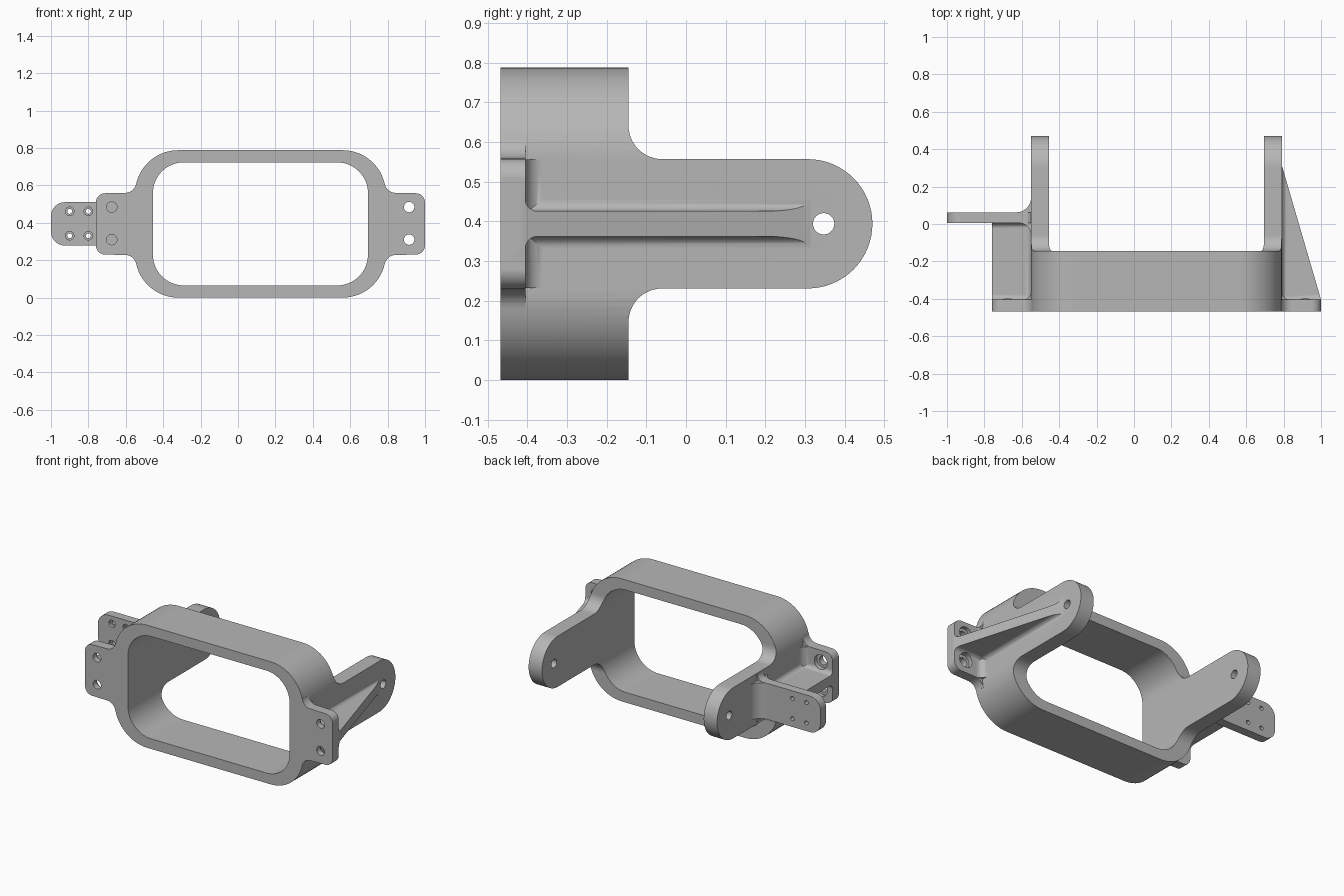
import bpy, bmesh, math

if "Cube" in bpy.data.objects:
    bpy.data.objects.remove(bpy.data.objects["Cube"])

grey = bpy.data.materials.new("light grey")
grey.diffuse_color = (0.47, 0.47, 0.47, 1)
grey.use_nodes = True
grey.node_tree.nodes["Principled BSDF"].inputs["Base Color"].default_value = grey.diffuse_color
CX, CZ = 0.12, 0.394          # centre of the ring


def arc(cx, cy, r, a0, a1, n=12):
    return [(cx + r * math.cos(math.radians(a0 + (a1 - a0) * i / n)),
             cy + r * math.sin(math.radians(a0 + (a1 - a0) * i / n))) for i in range(n + 1)]


def rounded(x0, x1, y0, y1, r, n=16):
    return (arc(x1 - r, y1 - r, r, 0, 90, n) + arc(x0 + r, y1 - r, r, 90, 180, n)
            + arc(x0 + r, y0 + r, r, 180, 270, n) + arc(x1 - r, y0 + r, r, 270, 360, n))


def prism(name, pts, plane, a, b):
    """Extrude a closed profile drawn in plane xz, yz or xy from a to b."""
    place = {"xz": lambda p, t: (p[0], t, p[1]), "yz": lambda p, t: (t, p[0], p[1]),
             "xy": lambda p, t: (p[0], p[1], t)}[plane]
    bm = bmesh.new()
    lo = [bm.verts.new(place(p, a)) for p in pts]
    hi = [bm.verts.new(place(p, b)) for p in pts]
    bm.faces.new(lo)
    bm.faces.new(hi)
    for i in range(len(pts)):
        j = (i + 1) % len(pts)
        bm.faces.new((lo[i], lo[j], hi[j], hi[i]))
    bmesh.ops.recalc_face_normals(bm, faces=bm.faces)
    me = bpy.data.meshes.new(name)
    bm.to_mesh(me)
    bm.free()
    me.materials.append(grey)
    ob = bpy.data.objects.new(name, me)
    bpy.context.collection.objects.link(ob)
    return ob


def combine(ob, other, op):
    m = ob.modifiers.new("bool", "BOOLEAN")
    m.operation, m.object, m.solver = op, other, "EXACT"
    bpy.context.view_layer.objects.active = ob
    bpy.ops.object.modifier_apply(modifier=m.name)
    bpy.data.objects.remove(other)


def fillet(x, y, sx, sy, r, plane, a, b, e=0.02):
    """Concave fillet strip in the corner (x, y), opening towards (sx, sy)."""
    pts = [(x - e * sx, y - e * sy), (x + r * sx, y - e * sy)]
    pts += [(x + sx * (r - r * math.sin(t * math.pi / 16)), y + sy * (r - r * math.cos(t * math.pi / 16)))
            for t in range(9)]
    pts += [(x - e * sx, y + r * sy)]
    return prism("fillet", pts, plane, a, b)


def hole(ob, x, y, r, plane, a, b):
    combine(ob, prism("hole", arc(x, y, r, 0, 345, 23), plane, a, b), "DIFFERENCE")


# ring and both arms: a long rounded tube cut to the side outline
body = prism("bracket", rounded(-0.55, 0.79, 0, 0.788, 0.23), "xz", -0.468, 0.6)
combine(body, prism("opening", rounded(-0.455, 0.695, 0.065, 0.723, 0.165), "xz", -0.6, 0.7), "DIFFERENCE")
side = [(-0.468, -0.1), (-0.145, -0.1)] + arc(-0.06, 0.146, 0.085, 180, 90)
side += arc(0.307, CZ, 0.163, -90, 90, 32)
side += arc(-0.06, 0.642, 0.085, 270, 180) + [(-0.145, 0.9), (-0.468, 0.9)]
combine(body, prism("side_outline", side, "yz", -1.2, 1.2), "INTERSECT")

for s in (1, -1):
    X = lambda x: CX + s * (x - CX)
    wall, tip = X(0.79), X(1.0)
    # bolt flange with fillets running into the ring corners
    half = [(0.74, 0.6076)] + arc(0.8437, 0.62, 0.06, 192, 270) + arc(0.95, 0.508, 0.05, 90, 0)
    half = [(X(x), z) for x, z in half]
    flange = half + [(x, 2 * CZ - z) for x, z in reversed(half)]
    combine(body, prism("flange", flange, "xz", -0.468, -0.405), "UNION")
    combine(body, fillet(wall, -0.405, s, 1, 0.045, "xy", 0.232, 0.556), "UNION")
    # stiffening rib with filleted feet, trimmed to its outline
    rib = prism("rib", [(X(0.75), 0.362), (X(1.1), 0.362), (X(1.1), 0.426), (X(0.75), 0.426)], "xz", -0.43, 0.4)
    for z, d in ((0.362, -1), (0.426, 1)):
        combine(rib, fillet(wall, z, s, d, 0.03, "xz", -0.43, 0.4), "UNION")
        combine(rib, fillet(-0.405, z, 1, d, 0.03, "yz", *sorted((X(0.76), X(1.1)))), "UNION")
    if s == 1:
        outline = [(0.76, -0.43), (1.0, -0.43), (1.0, -0.405), (0.79, 0.315), (0.76, 0.315)]
    else:
        for z, d in ((0.362, -1), (0.426, 1)):
            combine(rib, fillet(0.005, z, -1, d, 0.03, "yz", -0.86, -0.53), "UNION")
        outline = [(-0.52, -0.43), (tip, -0.43), (tip, 0.02), (-0.52, 0.02)]
    combine(rib, prism("rib_outline", outline, "xy", 0, 0.8), "INTERSECT")
    combine(body, rib, "UNION")
    # counterbored bolt holes
    for z in (0.31, 0.484):
        hole(body, X(0.915), z, 0.028, "xz", -0.6, -0.3)
        hole(body, X(0.915), z, 0.046, "xz", -0.43, -0.36)

# small mounting plate on the left arm
upper = [(-0.52, 0.55)] + arc(-0.59, 0.55, 0.04, 0, -90) + arc(-0.925, 0.435, 0.075, 90, 180)
plate = prism("plate", upper + [(x, 2 * CZ - z) for x, z in reversed(upper)], "xz", 0.005, 0.062)
combine(body, plate, "UNION")
combine(body, fillet(-0.55, 0.062, -1, 1, 0.08, "xy", 0.279, 0.509), "UNION")
combine(body, fillet(-0.55, 0.005, -1, -1, 0.065, "xy", 0.279, 0.509), "UNION")
for x in (-0.9, -0.8):
    for z in (0.331, 0.461):
        hole(body, x, z, 0.013, "xz", -0.05, 0.1)
        hole(body, x, z, 0.023, "xz", -0.05, 0.025)

# pivot holes through both arms
hole(body, 0.347, CZ, 0.027, "yz", -0.7, 0.9)

# smooth shading with crisp edges and flat planes
bpy.ops.object.select_all(action="DESELECT")
body.select_set(True)
bpy.context.view_layer.objects.active = body
bpy.ops.object.shade_smooth_by_angle(angle=math.radians(25))
wn = body.modifiers.new("flat_planes", "WEIGHTED_NORMAL")
wn.keep_sharp = True
